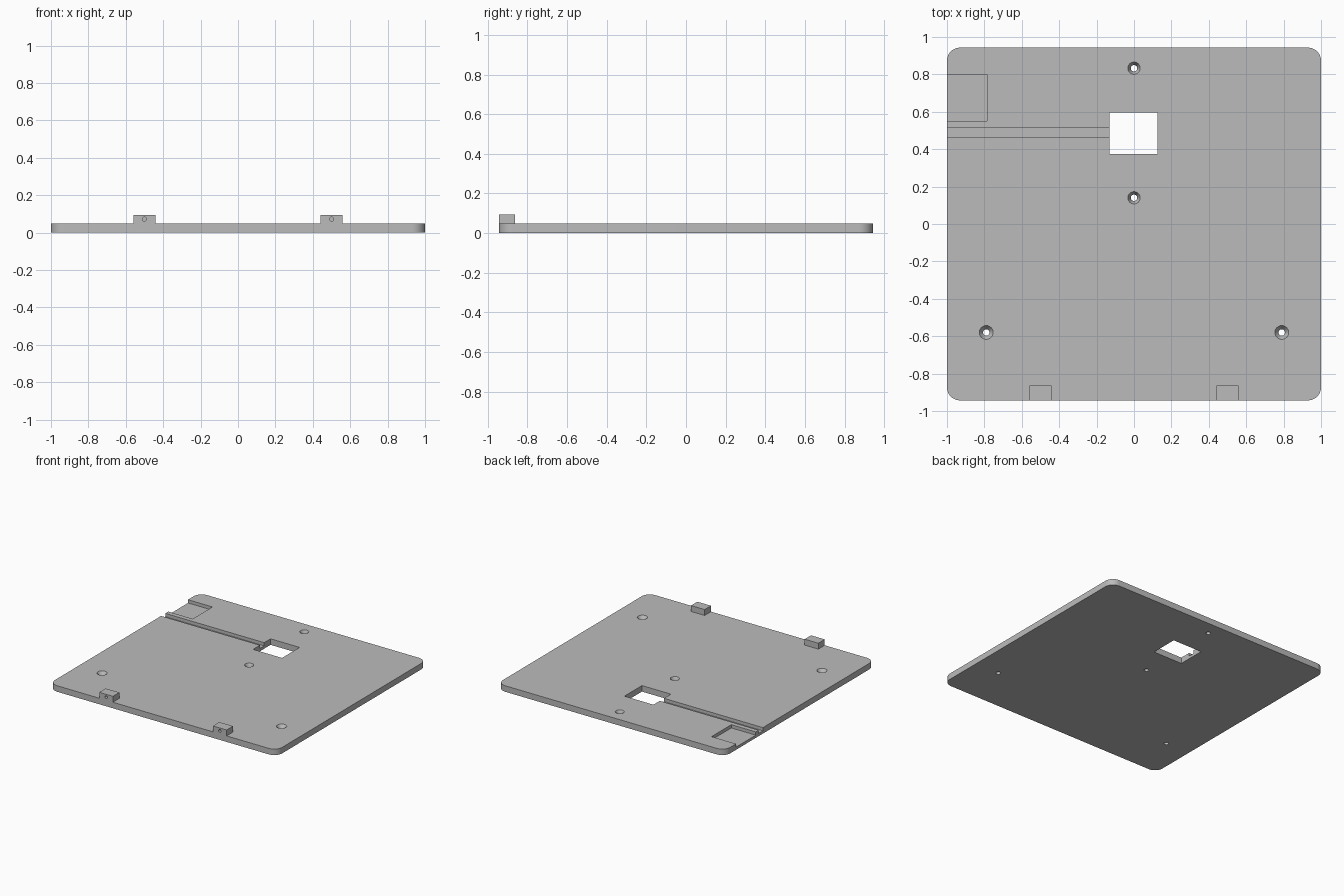
import bpy
import bmesh
import math
from mathutils import Matrix, Vector

if "Cube" in bpy.data.objects:
    bpy.data.objects.remove(bpy.data.objects["Cube"])

HALF_X, HALF_Y, THICK, CORNER = 1.0, 0.943, 0.048, 0.07
FLOOR = 0.022

grey = bpy.data.materials.new("plain grey")
grey.use_nodes = True
colour = (0.5, 0.5, 0.5, 1)
grey.diffuse_color = colour
grey.node_tree.nodes["Principled BSDF"].inputs["Base Color"].default_value = colour


def finish(name, bm):
    bmesh.ops.recalc_face_normals(bm, faces=bm.faces)
    mesh = bpy.data.meshes.new(name)
    bm.to_mesh(mesh)
    bm.free()
    mesh.materials.append(grey)
    obj = bpy.data.objects.new(name, mesh)
    bpy.context.collection.objects.link(obj)
    return obj


def box(name, low, high):
    low, high = Vector(low), Vector(high)
    bm = bmesh.new()
    place = Matrix.Translation((low + high) / 2) @ Matrix.Diagonal((*(high - low), 1))
    bmesh.ops.create_cube(bm, size=1, matrix=place)
    return finish(name, bm)


def lathe(name, profile, place, steps=32):
    """Closed solid turned about z from (radius, height) pairs."""
    bm = bmesh.new()
    rings = []
    for r, z in profile:
        angles = [math.tau * i / steps for i in range(steps)]
        rings.append([bm.verts.new((r * math.cos(a), r * math.sin(a), z)) for a in angles])
    for a, b in zip(rings, rings[1:]):
        for i in range(steps):
            j = (i + 1) % steps
            bm.faces.new((a[i], a[j], b[j], b[i]))
    bm.faces.new(rings[0])
    bm.faces.new(rings[-1])
    bm.transform(place)
    return finish(name, bm)


def combine(target, other, operation):
    other.hide_render = True
    mod = target.modifiers.new(other.name, "BOOLEAN")
    mod.operation, mod.solver, mod.object = operation, "EXACT", other
    bpy.context.view_layer.objects.active = target
    bpy.ops.object.modifier_apply(modifier=mod.name)
    bpy.data.objects.remove(other)


# Base plate with rounded corners
plate = box("base_plate", (-HALF_X, -HALF_Y, 0), (HALF_X, HALF_Y, THICK))
bm = bmesh.new()
bm.from_mesh(plate.data)
uprights = [e for e in bm.edges if abs(e.verts[0].co.z - e.verts[1].co.z) > THICK / 2]
bmesh.ops.bevel(bm, geom=uprights, offset=CORNER, segments=12, profile=0.5, affect="EDGES")
bm.to_mesh(plate.data)
bm.free()

# Front tabs, each with a blind pin hole in its front face
for x in (-0.5, 0.5):
    combine(plate, box("tab", (x - 0.06, -HALF_Y, 0.02), (x + 0.06, -0.863, 0.095)), "UNION")
    turn = Matrix.Translation((x, -HALF_Y, 0.072)) @ Matrix.Rotation(math.pi / 2, 4, "X")
    combine(plate, lathe("pin_hole", [(0.011, -0.05), (0.011, 0.02)], turn, 24), "DIFFERENCE")

# Square opening, cable groove and side recess
combine(plate, box("opening", (-0.13, 0.375, -0.1), (0.125, 0.595, 0.2)), "DIFFERENCE")
combine(plate, box("groove", (-1.1, 0.462, FLOOR), (-0.1, 0.515, 0.2)), "DIFFERENCE")
combine(plate, box("recess", (-1.1, 0.552, FLOOR), (-0.785, 0.8, 0.2)), "DIFFERENCE")

# Countersunk screw holes
for x, y, rim in ((0, 0.833, 0.033), (0, 0.14, 0.033), (-0.79, -0.58, 0.037), (0.79, -0.58, 0.037)):
    profile = [(0.017, -0.05), (0.017, 0.02), (rim, THICK), (rim, 0.1)]
    combine(plate, lathe("screw_hole", profile, Matrix.Translation((x, y, 0))), "DIFFERENCE")

# Smooth the round corners and holes
bpy.ops.object.select_all(action="DESELECT")
plate.select_set(True)
bpy.context.view_layer.objects.active = plate
bpy.ops.object.shade_smooth_by_angle(angle=math.radians(30))
